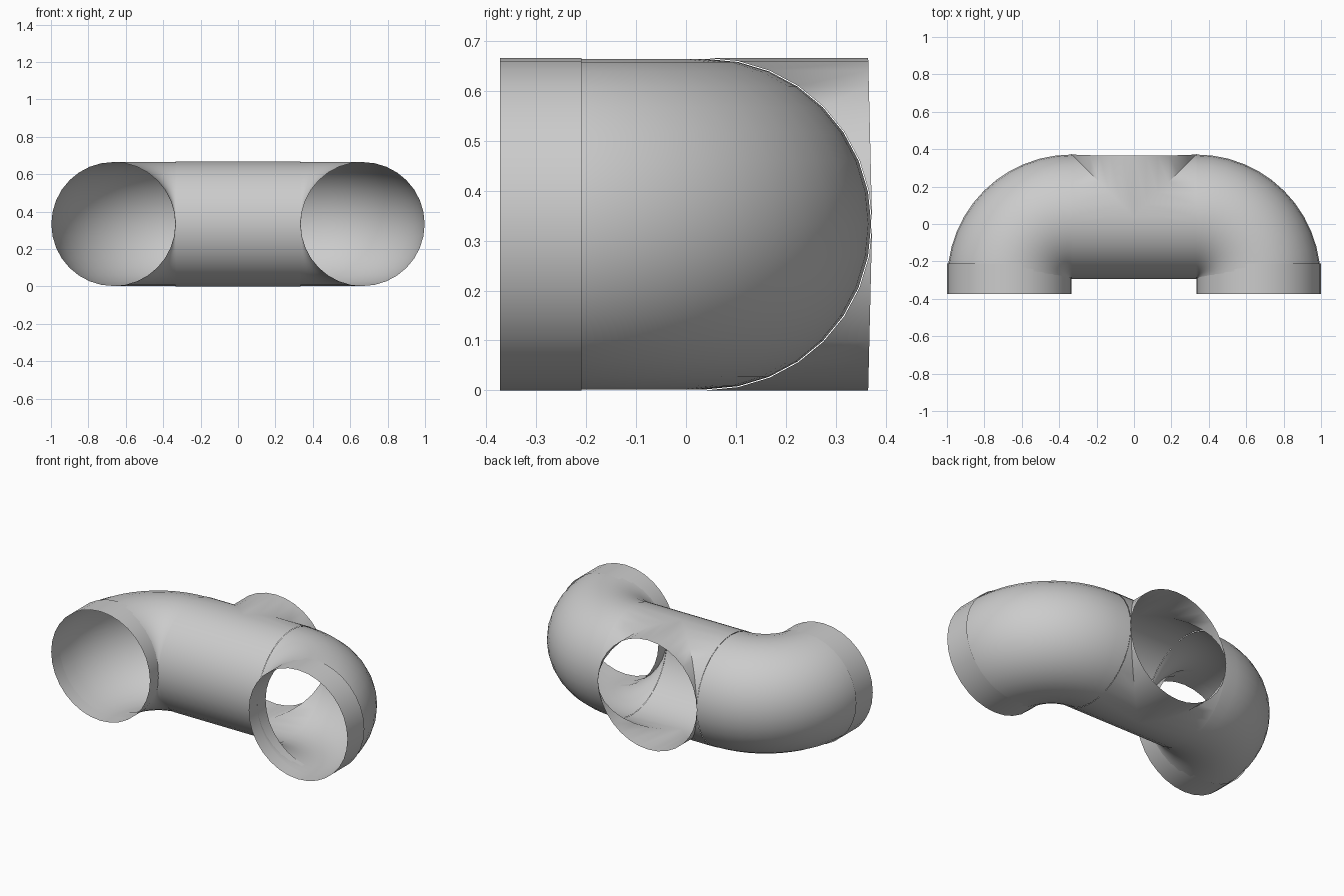
import bpy, bmesh
from math import sin, cos, pi

if "Cube" in bpy.data.objects:
    bpy.data.objects.remove(bpy.data.objects["Cube"])

R = 0.3333     # pipe radius, also half length of the tee and bend radius
YC = 0.04      # y of the tee axis
ZC = R
SEG = 32       # sides around a pipe

grey = bpy.data.materials.new("light grey")
grey.diffuse_color = (0.6, 0.6, 0.6, 1)
grey.use_nodes = True
grey.node_tree.nodes["Principled BSDF"].inputs["Base Color"].default_value = grey.diffuse_color


def make(name, strips):
    """Build one smooth open shell from lists of point rows."""
    bm = bmesh.new()
    for rows in strips:
        vs = [[bm.verts.new(p) for p in row] for row in rows]
        for a, b in zip(vs, vs[1:]):
            for i in range(len(a) - 1):
                bm.faces.new((a[i], a[i + 1], b[i + 1], b[i]))
    bmesh.ops.remove_doubles(bm, verts=bm.verts, dist=1e-4)
    bmesh.ops.dissolve_degenerate(bm, edges=bm.edges, dist=1e-5)
    bmesh.ops.recalc_face_normals(bm, faces=bm.faces)
    # turn the shell so its normals face away from the pipe axis
    bm.faces.ensure_lookup_table()
    top = max(bm.faces, key=lambda f: f.calc_center_median().z)
    if top.normal.z < 0:
        bmesh.ops.reverse_faces(bm, faces=bm.faces)
    me = bpy.data.meshes.new(name)
    bm.to_mesh(me)
    bm.free()
    me.materials.append(grey)
    ob = bpy.data.objects.new(name, me)
    bpy.context.collection.objects.link(ob)
    bpy.context.view_layer.objects.active = ob
    for o in bpy.context.selected_objects:
        o.select_set(False)
    ob.select_set(True)
    bpy.ops.object.shade_smooth_by_angle(angle=0.7)
    return ob


ring = [2 * pi * i / SEG for i in range(SEG + 1)]
half = SEG // 2
front = [pi / 2 + pi * i / half for i in range(half + 1)]
back = [-pi / 2 + pi * i / half for i in range(half + 1)]

# tee: front wall, two mitred side walls, and a mitred branch to the back
strips = []
for s in (-1, 1):
    strips.append([[(s * k * abs(R * cos(t)) if k < 2 else s * R,
                     YC + R * cos(t), ZC + R * sin(t)) for k in (0, 1, 2)]
                   for t in front])
    strips.append([[(s * d, YC + R * cos(t), ZC + R * sin(t))
                    for d in (R * cos(t), R)] for t in back])
strips.append([[(R * cos(t), YC + d, ZC + R * sin(t))
                for d in (abs(R * cos(t)), R - 0.008 * abs(sin(t)))] for t in ring])
make("tee_body", strips)

# elbows and end collars on both sides
BEND = 12
for s, side in ((-1, "left"), (1, "right")):
    rows = []
    for j in range(BEND + 1):
        a = pi / 2 * j / BEND
        rows.append([(s * (R + (R + (R - 0.002) * cos(t)) * sin(a)),
                      YC - R + (R + (R - 0.002) * cos(t)) * cos(a),
                      ZC + (R - 0.002) * sin(t)) for t in ring])
    make(side + "_elbow", [rows])
    make(side + "_collar", [[[(s * 2 * R + R * cos(t), y, ZC + R * sin(t))
                              for t in ring] for y in (-0.373, -0.21)]])
